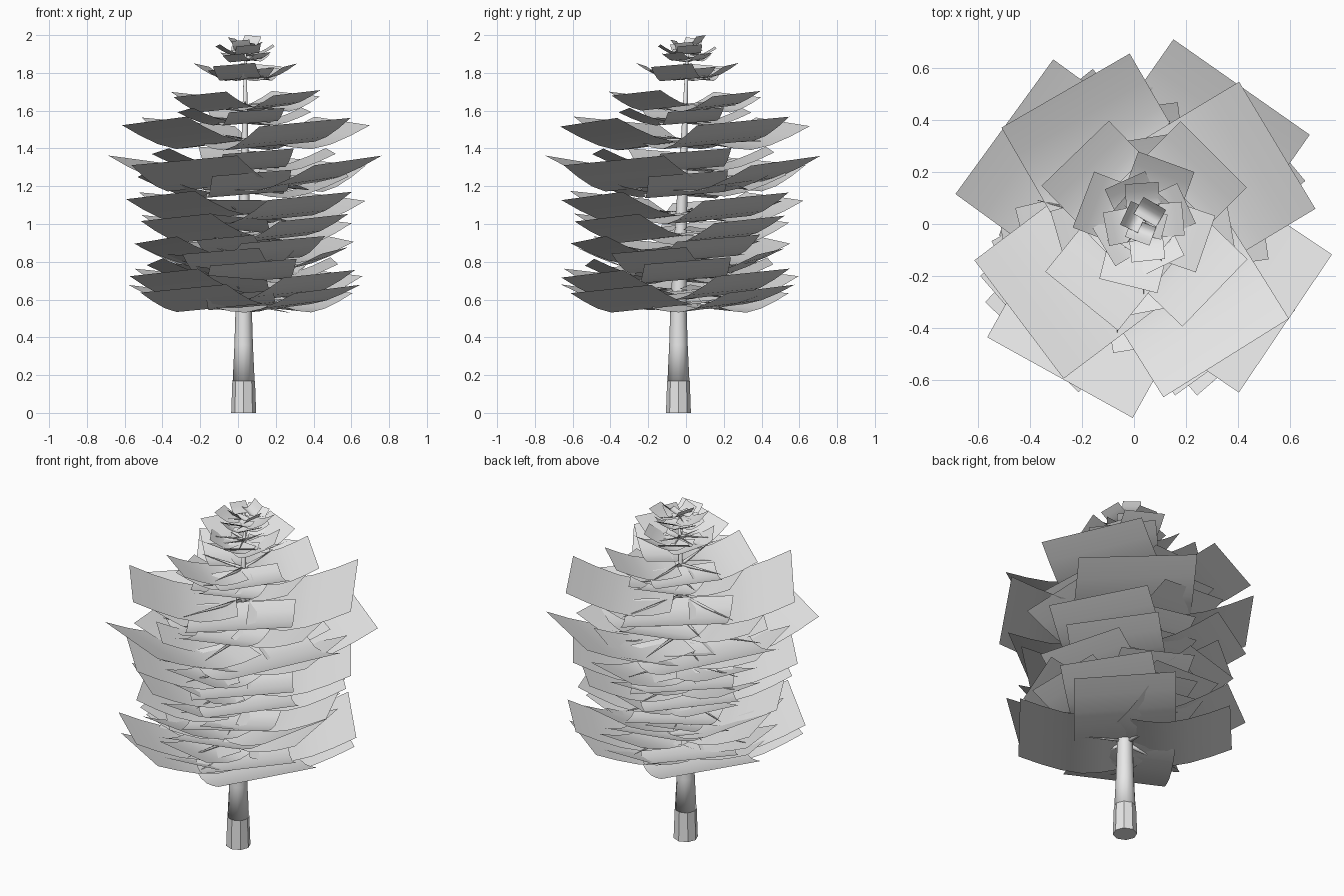
import bpy, bmesh, math, random
from mathutils import Vector

random.seed(4)
cube = bpy.data.objects.get("Cube")
if cube:
    bpy.data.objects.remove(cube, do_unlink=True)

grey = bpy.data.materials.new("light_grey")
grey.use_nodes = True
grey.diffuse_color = (0.8, 0.8, 0.8, 1)
grey.node_tree.nodes["Principled BSDF"].inputs["Base Color"].default_value = (0.8, 0.8, 0.8, 1)


def finish(bm, name, smooth):
    mesh = bpy.data.meshes.new(name)
    for face in bm.faces:
        face.smooth = smooth
    bm.to_mesh(mesh)
    bm.free()
    mesh.materials.append(grey)
    obj = bpy.data.objects.new(name, mesh)
    bpy.context.collection.objects.link(obj)


def axis(z):
    """Centre of the slightly leaning trunk at height z."""
    lean = max(0, z - 0.6) / 1.4
    return Vector((0.03 + 0.01 * lean, -0.04 + 0.05 * lean, z))


def tube(bm, rings, sides):
    """Capped tube through (centre, radius, side, up) rings."""
    loops = []
    for centre, radius, side, up in rings:
        loops.append([bm.verts.new(centre + radius * (math.cos(a) * side + math.sin(a) * up))
                      for a in (math.tau * i / sides for i in range(sides))])
    for low, high in zip(loops, loops[1:]):
        for i in range(sides):
            j = (i + 1) % sides
            bm.faces.new((low[i], low[j], high[j], high[i]))
    bm.faces.new(loops[0][::-1])
    bm.faces.new(loops[-1])


def trunk_part(name, profile, sides, smooth):
    bm = bmesh.new()
    x, y = Vector((1, 0, 0)), Vector((0, 1, 0))
    tube(bm, [(axis(z), r, x, y) for z, r in profile], sides)
    finish(bm, name, smooth)


# Trunk: faceted foot, smooth tapering stem
trunk_part("trunk_foot", [(0, 0.066), (0.17, 0.06)], 8, False)
trunk_part("trunk_stem", [(0.17, 0.058), (0.36, 0.049), (0.56, 0.043), (1.0, 0.032),
                          (1.5, 0.016), (1.95, 0.005)], 12, True)


def add_leaf(bm, z, reach, width, angle, rise, roll=0.08):
    """Bent rectangular card: sagging near the trunk, curving up outward, rolled a little."""
    out = Vector((math.cos(angle), math.sin(angle), 0))
    side = Vector((-out.y, out.x, 0))
    centre = axis(z)
    rows = []
    for t, lift in ((0.06, 0.25), (0.22, 0.07), (0.4, 0), (0.6, 0.2), (0.8, 0.56), (1, 1)):
        row = []
        for s in (-0.5, 0, 0.5):
            p = centre + out * reach * t + side * width * s
            p.z += rise * reach * (lift - 1) + roll * width * s
            row.append(bm.verts.new(p))
        rows.append(row)
    for a, b in zip(rows, rows[1:]):
        for i in range(2):
            bm.faces.new((a[i], b[i], b[i + 1], a[i + 1]))


# Foliage tiers: height of the outer edge, reach, card width, turn in degrees
TIERS = [
    (0.66, 0.57, 0.55, 50), (0.74, 0.61, 0.50, 40), (0.80, 0.48, 0.46, 5),
    (0.86, 0.51, 0.42, 70), (0.92, 0.53, 0.48, 22), (1.03, 0.54, 0.50, 42),
    (1.15, 0.59, 0.55, 35), (1.27, 0.54, 0.42, 3), (1.34, 0.66, 0.64, 55),
    (1.39, 0.46, 0.38, 8), (1.54, 0.60, 0.57, 31), (1.60, 0.33, 0.30, 10),
    (1.69, 0.38, 0.36, 45), (1.82, 0.18, 0.17, 25), (1.84, 0.25, 0.23, 70),
    (1.90, 0.12, 0.13, 50), (1.94, 0.15, 0.13, 5),
]
for n, (z, reach, width, turn) in enumerate(TIERS, 1):
    bm = bmesh.new()
    rise = 0.18 if z < 0.7 else 0.21 if z < 1.8 else 0.3
    for k, skew in enumerate((0, -1, 6, 1)):
        add_leaf(bm, z + random.uniform(-0.006, 0.006), reach, width,
                 math.radians(turn + 90 * k + skew), rise)
    # Smaller cards fill some gaps between the main ones
    if z < 1.3:
        for k in range(3):
            angle = math.radians(turn + 45 + 90 * k + random.uniform(-12, 12))
            add_leaf(bm, z + random.uniform(-0.03, 0.01), reach * random.uniform(0.7, 0.85),
                     width * 0.65, angle, 0.18, random.uniform(-0.1, 0.1))
    finish(bm, f"foliage_tier_{n}", True)

# Small upright tuft at the tip
bm = bmesh.new()
for k in range(4):
    add_leaf(bm, 1.996 - 0.012 * k, 0.08, 0.1, math.radians(60 + 95 * k), 0.6)
finish(bm, "tip_tuft", True)


def add_branch(bm, z, length, angle, slope):
    """Thin tapered branch leaving the trunk."""
    out = Vector((math.cos(angle), math.sin(angle), slope)).normalized()
    side = Vector((-math.sin(angle), math.cos(angle), 0))
    up = out.cross(side)
    start = axis(z)
    tube(bm, [(start + out * length * t, 0.014 * (1 - 0.9 * t) * min(1, length * 3), side, up)
              for t in (0, 0.5, 1)], 5)


# Branches in the gaps of the tiers, plus one low drooping twig
bm = bmesh.new()
for z, reach, width, turn in TIERS:
    for k in range(3):
        add_branch(bm, z - 0.17 * reach, reach * 0.7,
                   math.radians(turn + 45 + 90 * k), random.uniform(0, 0.12))
add_branch(bm, 0.58, 0.25, math.radians(-10), -0.2)
finish(bm, "branches", True)
